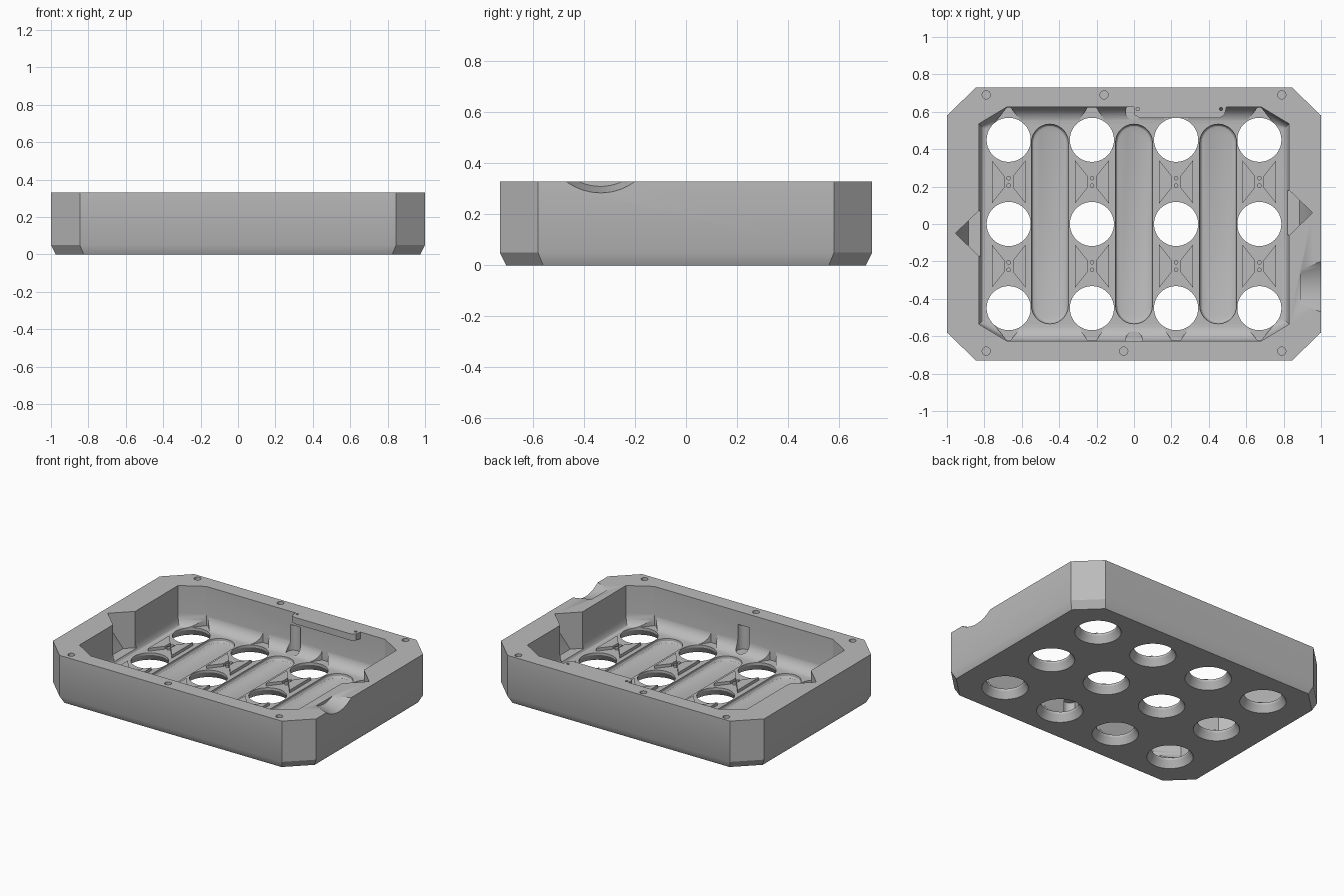
import bpy, bmesh
from math import sin, cos, pi

cube = bpy.data.objects.get("Cube")
if cube:
    bpy.data.objects.remove(cube, do_unlink=True)

GREY = bpy.data.materials.new("plain grey")
GREY.use_nodes = True
GREY.diffuse_color = (0.5, 0.5, 0.5, 1)
GREY.node_tree.nodes["Principled BSDF"].inputs["Base Color"].default_value = (0.5, 0.5, 0.5, 1)

TOP = 0.33
FLOOR = 0.06
COLUMNS = [-0.67, -0.225, 0.225, 0.67]
ROWS = [-0.45, 0, 0.45]


def loft(name, sections):
    """Closed solid through (z, outline) sections with equal point counts."""
    bm = bmesh.new()
    rings = [[bm.verts.new((x, y, z)) for x, y in pts] for z, pts in sections]
    bm.faces.new(rings[0][::-1])
    bm.faces.new(rings[-1])
    n = len(rings[0])
    for low, high in zip(rings, rings[1:]):
        for i in range(n):
            j = (i + 1) % n
            bm.faces.new((low[i], low[j], high[j], high[i]))
    bmesh.ops.recalc_face_normals(bm, faces=bm.faces[:])
    mesh = bpy.data.meshes.new(name)
    bm.to_mesh(mesh)
    bm.free()
    mesh.materials.append(GREY)
    obj = bpy.data.objects.new(name, mesh)
    bpy.context.collection.objects.link(obj)
    return obj


def prism(name, outline, z0, z1):
    return loft(name, [(z0, outline), (z1, outline)])


def octagon(hx, hy, cx, cy):
    quarter = [(hx, hy - cy), (hx - cx, hy)]
    flip = [(-x, y) for x, y in quarter[::-1]]
    half = quarter + flip
    return half + [(-x, -y) for x, y in half]


def circle(x, y, r, n=40):
    return [(x + r * cos(2 * pi * i / n), y + r * sin(2 * pi * i / n)) for i in range(n)]


def stadium(x, half_length, r, n=14):
    s = half_length - r
    top = [(x + r * cos(pi * i / n), s + r * sin(pi * i / n)) for i in range(n + 1)]
    return top + [(2 * x - px, -py) for px, py in top]


def cut(target, tool):
    mod = target.modifiers.new("cut", 'BOOLEAN')
    mod.operation = 'DIFFERENCE'
    mod.solver = 'EXACT'
    mod.object = tool
    bpy.context.view_layer.objects.active = target
    bpy.ops.object.modifier_apply(modifier=mod.name)
    bpy.data.objects.remove(tool, do_unlink=True)


# Outer shell with chamfered corners and a tapered foot
tray = loft("tray_body", [
    (0, octagon(0.975, 0.705, 0.15, 0.145)),
    (0.05, octagon(1, 0.73, 0.155, 0.15)),
    (TOP, octagon(1, 0.73, 0.155, 0.15))])

# Cavity with a rounded cove at the foot of the walls
sections = []
for i in range(8):
    t = i / 7 * pi / 2
    s = sin(t)
    sections.append((FLOOR + 0.08 * (1 - cos(t)),
                     octagon(0.80 + 0.03 * s, 0.54 + 0.085 * s, 0.12 + 0.03 * s, 0.03 + 0.06 * s)))
sections.append((0.4, octagon(0.83, 0.625, 0.15, 0.09)))
cut(tray, loft("cavity", sections))

# Pointed notches in the side walls with a sloping outer end
for side, yc in ((1, 0.06), (-1, -0.05)):
    def notch(x_end):
        w = 0.12 * (0.955 - x_end) / 0.125
        half = [(0.78, -0.12), (0.83, -0.12), (x_end, -w)]
        pts = half + [(x, -y) for x, y in half[::-1]]
        return [(side * x, yc + y) for x, y in pts]
    cut(tray, loft("notch", [(0.08, notch(0.885)), (0.25, notch(0.953)), (0.4, notch(0.953))]))

# V reliefs through the cove beside the end holes
for x in COLUMNS:
    tip = 0.022 if abs(x) < 0.5 else 0.008
    for s in (1, -1):
        cut(tray, prism("relief", [(x - 0.085, s * 0.53), (x + 0.085, s * 0.53),
                                   (x + tip, s * 0.624), (x - tip, s * 0.624)], FLOOR + 0.001, 0.2))

# Round-ended grooves between the hole columns
for x in (-0.45, 0, 0.45):
    cut(tray, loft("groove", [
        (0.03, stadium(x, 0.515, 0.08)), (0.034, stadium(x, 0.525, 0.09)),
        (0.045, stadium(x, 0.533, 0.098)), (0.075, stadium(x, 0.535, 0.1))]))

# Round holes, countersunk from below
for x in COLUMNS:
    for y in ROWS:
        cut(tray, loft("hole", [(-0.01, circle(x, y, 0.151)), (0.045, circle(x, y, 0.118)),
                                (0.2, circle(x, y, 0.118))]))

# Upright half-round channels in the end walls
for y in (-0.62, 0.6):
    cut(tray, prism("channel", circle(0, y, 0.045, 24), FLOOR + 0.002, 0.24))

# Screw holes in the rim
for x, y in ((-0.79, 0.69), (-0.16, 0.69), (0.79, 0.69),
             (-0.79, -0.68), (-0.055, -0.68), (0.79, -0.68)):
    cut(tray, prism("screw_hole", circle(x, y, 0.022, 20), 0.23, 0.4))

# Thumb scoop in the right-hand rim, narrowing inwards
scoop = loft("scoop", [(0, circle(0, 0, 0.2, 64)), (0.13, circle(0, 0, 0.23, 64))])
scoop.rotation_euler = (0, pi / 2, 0)
scoop.location = (0.89, -0.335, 0.51)
bpy.context.view_layer.update()
cut(tray, scoop)

# Overhanging tab on the back wall with two pin holes
tab = prism("rim_tab", [(0, 0.63), (0, 0.585), (0.03, 0.568), (0.46, 0.568),
                        (0.485, 0.585), (0.495, 0.63)], 0.285, TOP)
for x in (0.02, 0.465):
    cut(tab, prism("pin_hole", circle(x, 0.615, 0.009, 12), 0.25, 0.4))

# Paired triangular ribs and pegs between neighbouring holes
for i, x in enumerate(COLUMNS):
    for j, y in enumerate((-0.225, 0.225)):
        tag = f"{i + 1}_{j + 1}"
        for s, side in ((-1, "right"), (1, "left")):
            prism(f"rib_{side}_{tag}", [(x + s * 0.09, y - 0.115), (x + s * 0.09, y + 0.115),
                                        (x + s * 0.022, y + 0.03), (x + s * 0.022, y - 0.03)],
                  FLOOR - 0.01, FLOOR + 0.02)
        for k in (-1, 1):
            prism(f"peg_{k + 2}_{tag}", circle(x, y + k * 0.02, 0.012, 12), FLOOR - 0.01, FLOOR + 0.015)

# Smooth the curved walls, keep the edges crisp
bpy.ops.object.select_all(action='DESELECT')
for obj in (tray, tab):
    obj.select_set(True)
bpy.context.view_layer.objects.active = tray
bpy.ops.object.shade_smooth_by_angle(angle=pi / 6)
